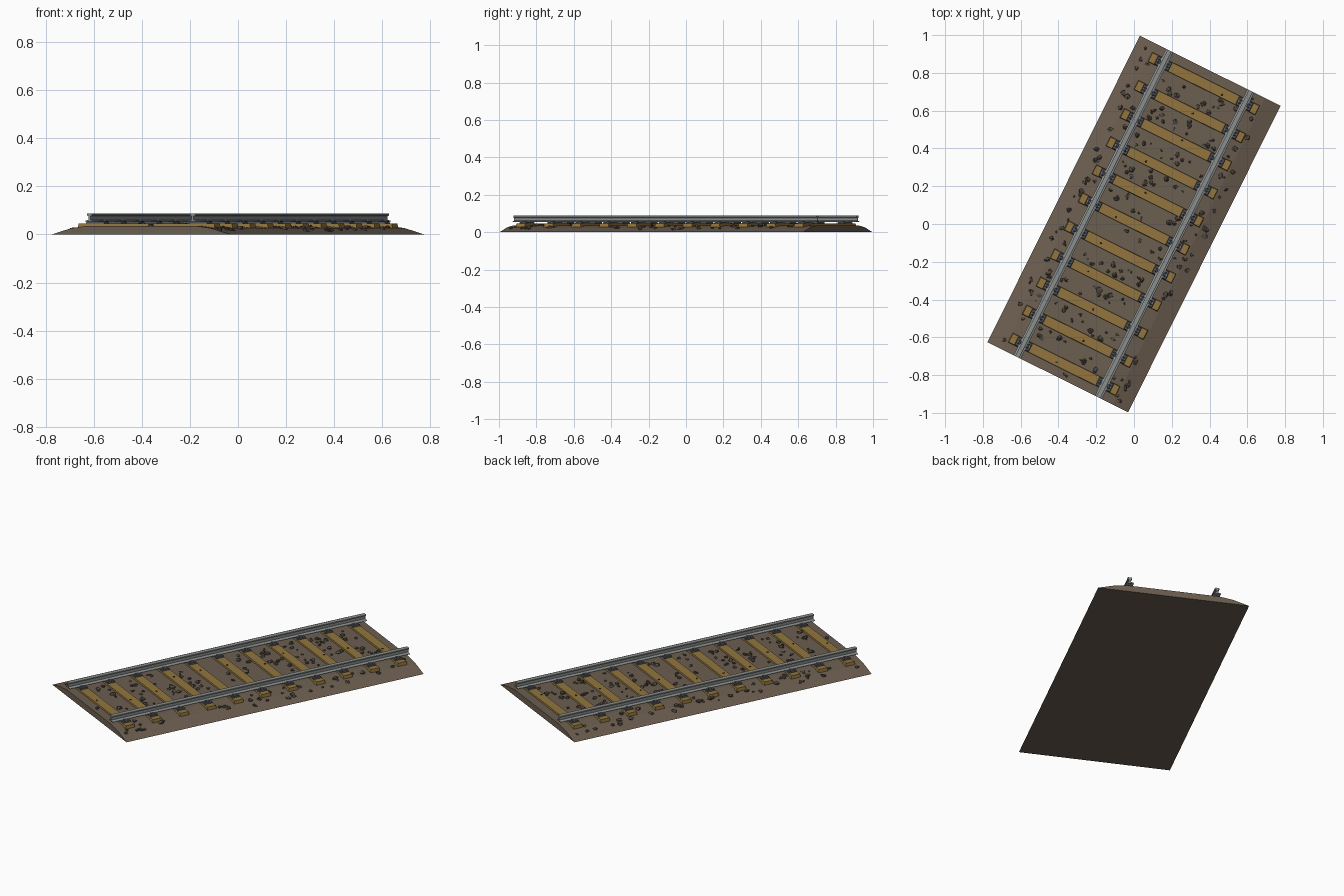
import bpy, bmesh, math, random
from mathutils import Matrix, Vector

if "Cube" in bpy.data.objects:
    bpy.data.objects.remove(bpy.data.objects["Cube"])

random.seed(7)
TURN = Matrix.Rotation(math.radians(-26.45), 4, 'Z')   # track runs diagonally
HALF_LEN, HALF_WID, RAIL_X = 0.906, 0.416, 0.24


def srgb(r, g, b):
    lin = lambda c: ((c / 255 + 0.055) / 1.055) ** 2.4 if c > 10 else c / 3295
    return (lin(r), lin(g), lin(b), 1)


def material(name, rgb):
    m = bpy.data.materials.new(name)
    m.diffuse_color = srgb(*rgb)
    m.use_nodes = True
    m.node_tree.nodes["Principled BSDF"].inputs["Base Color"].default_value = m.diffuse_color
    return m


EARTH = material("brown earth", (108, 94, 80))
STONE = material("dark stone", (80, 72, 64))
WOOD = material("tan wood", (146, 117, 62))
STEEL = material("grey steel", (138, 142, 141))
PLATE = material("dark plate", (74, 76, 82))
BOLT = material("bolt metal", (122, 128, 142))
NAIL = material("nail iron", (52, 44, 34))


def finish(bm, name, mat):
    bmesh.ops.recalc_face_normals(bm, faces=bm.faces)
    me = bpy.data.meshes.new(name)
    bm.to_mesh(me)
    bm.free()
    me.materials.append(mat)
    ob = bpy.data.objects.new(name, me)
    ob.matrix_world = TURN
    bpy.context.collection.objects.link(ob)
    return ob


def extrude_profile(name, half_profile, mat, x=0):
    """Mirror a right-hand (x, z) half profile and extrude it along the track."""
    pts = half_profile + [(-a, z) for a, z in reversed(half_profile)]
    bm = bmesh.new()
    face = bm.faces.new([bm.verts.new((x + a, -HALF_LEN, z)) for a, z in pts])
    ext = bmesh.ops.extrude_face_region(bm, geom=[face])
    verts = [g for g in ext["geom"] if isinstance(g, bmesh.types.BMVert)]
    bmesh.ops.translate(bm, verts=verts, vec=(0, 2 * HALF_LEN, 0))
    return finish(bm, name, mat)


def box(bm, x, y, z0, z1, sx, sy, taper=1.0):
    """Box with full sizes sx, sy; its top is scaled by taper."""
    M = Matrix.Translation((x, y, (z0 + z1) / 2)) @ Matrix.Diagonal((sx, sy, z1 - z0, 1))
    for v in bmesh.ops.create_cube(bm, size=1, matrix=M)["verts"]:
        if v.co.z > (z0 + z1) / 2:
            v.co.x = x + math.copysign(sx / 2 - (1 - taper) * sy / 2, v.co.x - x)
            v.co.y = y + (v.co.y - y) * taper


def peg(bm, x, y, z0, z1, r, n=6):
    bmesh.ops.create_cone(bm, cap_ends=True, segments=n, radius1=r, radius2=r * 0.8,
                          depth=z1 - z0, matrix=Matrix.Translation((x, y, (z0 + z1) / 2)))


# Ballast bed and the two rails
BED = [(HALF_WID, 0), (0.325, 0.026), (0.25, 0.036)]
extrude_profile("ballast_bed", BED, EARTH)
RAIL = [(0.021, 0.053), (0.021, 0.056), (0.005, 0.061), (0.005, 0.076),
        (0.012, 0.079), (0.012, 0.086), (0.009, 0.088)]
for side, name in ((-1, "left_rail"), (1, "right_rail")):
    extrude_profile(name, RAIL, STEEL, side * RAIL_X)

# Sleepers, tie plates, clips, bolts and nails
ROWS = [-0.83 + 0.166 * i for i in range(11)]
wood, plates, bolts, nails = (bmesh.new() for _ in range(4))
for y in ROWS:
    box(wood, 0, y, 0.015, 0.045, 0.64, 0.06, 0.85)
    for s in (-1, 1):
        box(plates, s * RAIL_X, y, 0.043, 0.053, 0.085, 0.05, 0.9)
        for d in (-1, 1):
            box(plates, s * RAIL_X + d * 0.022, y, 0.053, 0.059, 0.014, 0.022, 0.8)
            peg(bolts, s * RAIL_X + d * 0.033, y, 0.052, 0.06, 0.007)
    peg(nails, random.uniform(-0.12, 0.12), y + random.uniform(-.012, .012), 0.044, 0.048, 0.006)
finish(wood, "sleepers", WOOD)
finish(plates, "tie_plates", PLATE)
finish(bolts, "bolts", BOLT)
finish(nails, "nails", NAIL)


def bed_height(x):
    a = abs(x)
    for (x0, z0), (x1, z1) in zip(BED, BED[1:]):
        if a > x1:
            return z0 + (z1 - z0) * (x0 - a) / (x0 - x1)
    return BED[-1][1]


# Scattered angular stones, kept clear of sleepers and rails
stones = bmesh.new()
count = 0
while count < 210:
    x, y = random.uniform(-0.365, 0.365), random.uniform(-0.88, 0.88)
    on_wood = abs(x) < 0.32 and min(abs(y - r) for r in ROWS) < 0.037
    if on_wood or abs(abs(x) - RAIL_X) < 0.025:
        continue
    r = random.uniform(0.007, 0.019)
    M = (Matrix.Translation((x, y, bed_height(x) + 0.001))
         @ Matrix.Rotation(random.uniform(0, 6.28), 4, 'Z')
         @ Matrix.Diagonal((1, random.uniform(0.6, 1), 0.6, 1)))
    for v in bmesh.ops.create_icosphere(stones, subdivisions=1, radius=r, matrix=M)["verts"]:
        v.co += Vector([random.uniform(-0.25, 0.25) * r for _ in range(3)])
    count += 1
finish(stones, "stones", STONE)
